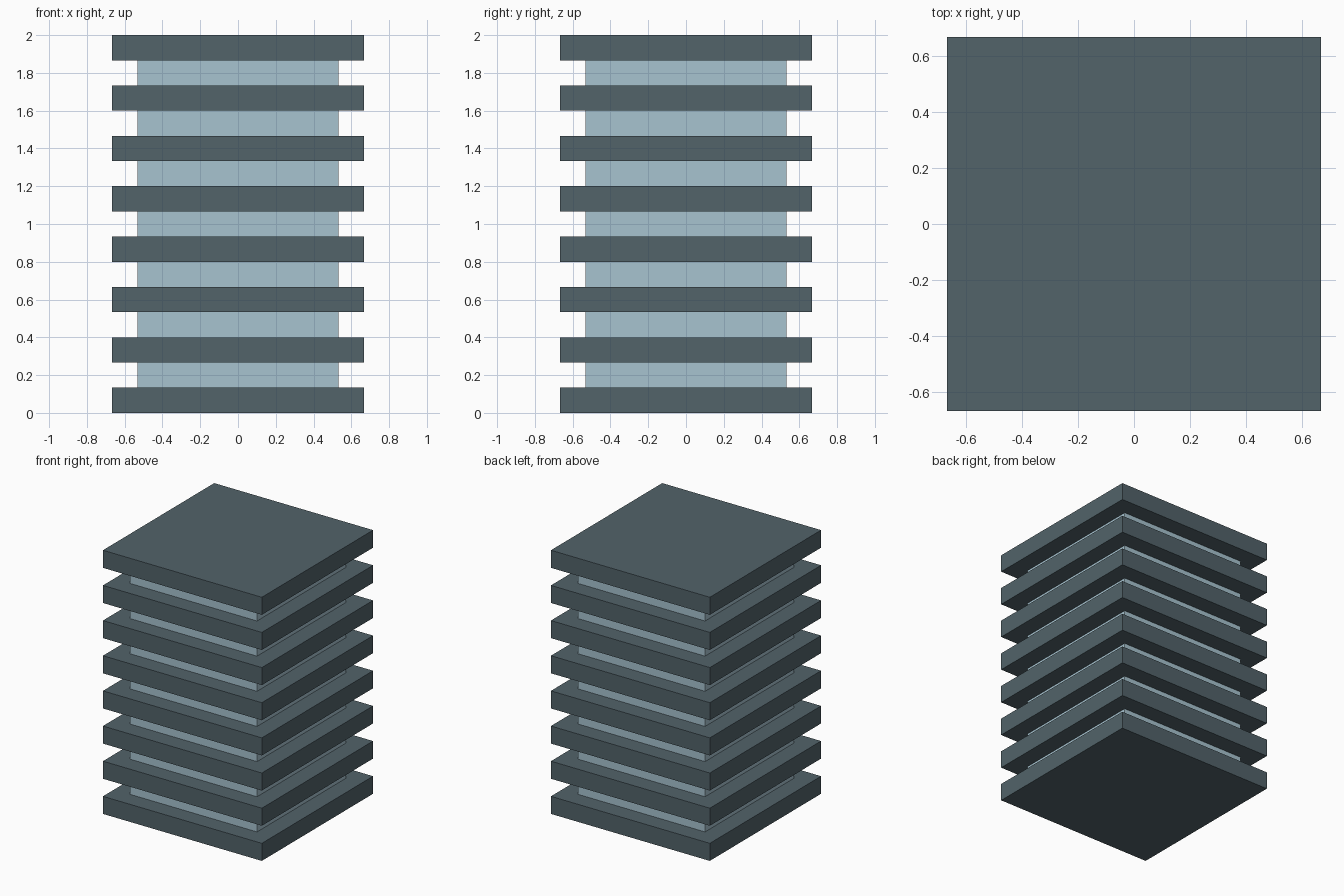
import bpy

if "Cube" in bpy.data.objects:
    bpy.data.objects.remove(bpy.data.objects["Cube"])

U = 2 / 15          # slab thickness; every size is a multiple of it
FLOORS = 8


def material(name, rgb):
    mat = bpy.data.materials.new(name)
    mat.diffuse_color = (*rgb, 1)
    mat.use_nodes = True
    mat.node_tree.nodes["Principled BSDF"].inputs["Base Color"].default_value = mat.diffuse_color
    return mat


def box(name, width, z0, z1, mat):
    bpy.ops.mesh.primitive_cube_add(size=1, location=(0, 0, (z0 + z1) / 2))
    ob = bpy.context.object
    ob.name = name
    ob.scale = (width, width, z1 - z0)
    bpy.ops.object.transform_apply(location=False, rotation=False, scale=True)
    ob.data.materials.append(mat)
    return ob


slab_mat = material("dark_slate", (0.084, 0.125, 0.144))
glass_mat = material("pale_blue_glass", (0.386, 0.552, 0.631))

# Overhanging floor slabs, from ground to roof
for i in range(FLOORS):
    box(f"floor_slab_{i + 1}", 10 * U, 2 * i * U, (2 * i + 1) * U, slab_mat)

# Recessed glazed core running between the bottom and top slabs
box("glass_core", 8 * U, U, (2 * FLOORS - 2) * U, glass_mat)
